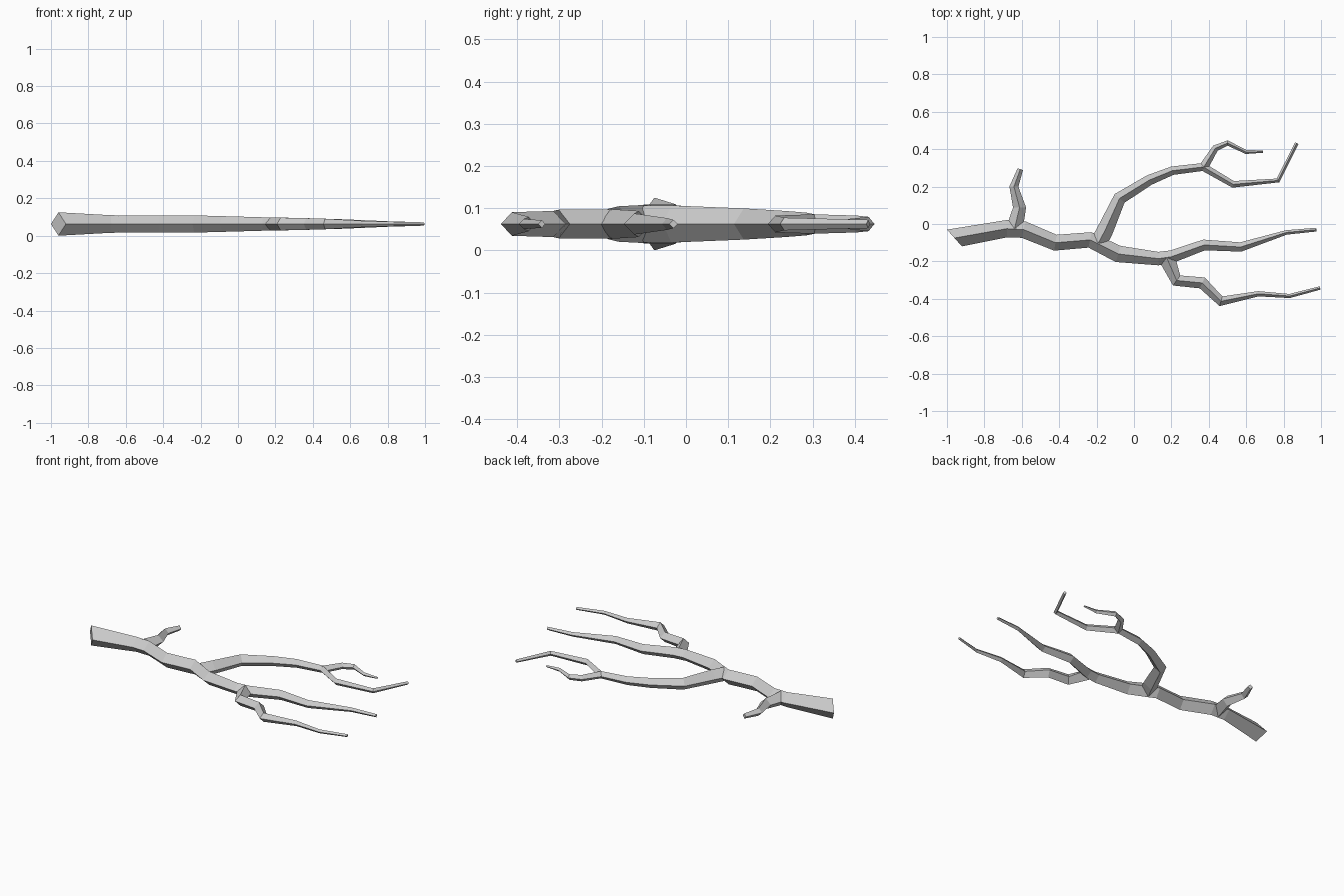
import bpy, bmesh
from mathutils import Vector

Z = 0.0625  # height of the branch centre line


def limb(name, path, start_side=None):
    """Tapered four-sided tube; path entries are (x, y, half width, half height)."""
    bm = bmesh.new()
    pts = [Vector((p[0], p[1], Z)) for p in path]
    rings = []
    for i, (x, y, w, h) in enumerate(path):
        # Side direction is square to the averaged path direction
        a = (pts[i] - pts[i - 1]).normalized() if i else Vector()
        b = (pts[i + 1] - pts[i]).normalized() if i < len(pts) - 1 else Vector()
        t = (a + b).normalized()
        side = Vector((-t.y, t.x, 0))
        if i == 0 and start_side:
            side = Vector(start_side).normalized()
        up = Vector((0, 0, h))
        rings.append([bm.verts.new(pts[i] + o) for o in (side * w, up, -side * w, -up)])
    for r, s in zip(rings, rings[1:]):
        for k in range(4):
            bm.faces.new((r[k], r[(k + 1) % 4], s[(k + 1) % 4], s[k]))
    bm.faces.new(rings[0])
    bm.faces.new(rings[-1])
    bmesh.ops.recalc_face_normals(bm, faces=bm.faces)
    mesh = bpy.data.meshes.new(name)
    bm.to_mesh(mesh)
    bm.free()
    bpy.context.collection.objects.link(bpy.data.objects.new(name, mesh))


# Main stem with its slanted cut end
limb("main_stem", [
    (-0.96, -0.075, 0.06, 0.0625), (-0.68, -0.025, 0.046, 0.047),
    (-0.59, -0.03, 0.045, 0.046), (-0.42, -0.10, 0.043, 0.046),
    (-0.235, -0.085, 0.042, 0.046), (-0.085, -0.16, 0.045, 0.042),
    (0.13, -0.185, 0.036, 0.036), (0.20, -0.175, 0.034, 0.035),
    (0.375, -0.112, 0.029, 0.031), (0.57, -0.123, 0.025, 0.025),
    (0.815, -0.045, 0.012, 0.014), (0.975, -0.03, 0.01, 0.01)],
    start_side=(-0.04, 0.045, 0))

# Large fork sweeping to the back
limb("back_fork", [
    (-0.19, -0.10, 0.045, 0.044), (-0.155, -0.035, 0.044, 0.044),
    (-0.077, 0.137, 0.035, 0.037), (0.082, 0.235, 0.028, 0.031),
    (0.205, 0.285, 0.023, 0.027), (0.37, 0.305, 0.022, 0.023),
    (0.53, 0.212, 0.018, 0.02), (0.77, 0.233, 0.012, 0.015),
    (0.87, 0.432, 0.01, 0.01)])

# Curled twig on the back fork
limb("curled_twig", [
    (0.37, 0.30, 0.025, 0.023), (0.435, 0.405, 0.018, 0.02),
    (0.50, 0.433, 0.014, 0.017), (0.60, 0.385, 0.011, 0.012),
    (0.69, 0.387, 0.006, 0.006)])

# Lower fork toward the front
limb("front_fork", [
    (0.175, -0.18, 0.045, 0.035), (0.228, -0.302, 0.033, 0.034),
    (0.365, -0.315, 0.032, 0.031), (0.465, -0.413, 0.027, 0.028),
    (0.665, -0.373, 0.014, 0.017), (0.832, -0.385, 0.011, 0.012),
    (0.995, -0.342, 0.009, 0.009)])

# Short stub near the cut end
limb("short_stub", [
    (-0.64, -0.03, 0.045, 0.045), (-0.612, 0.088, 0.035, 0.034),
    (-0.642, 0.20, 0.024, 0.024), (-0.608, 0.293, 0.015, 0.016)])
